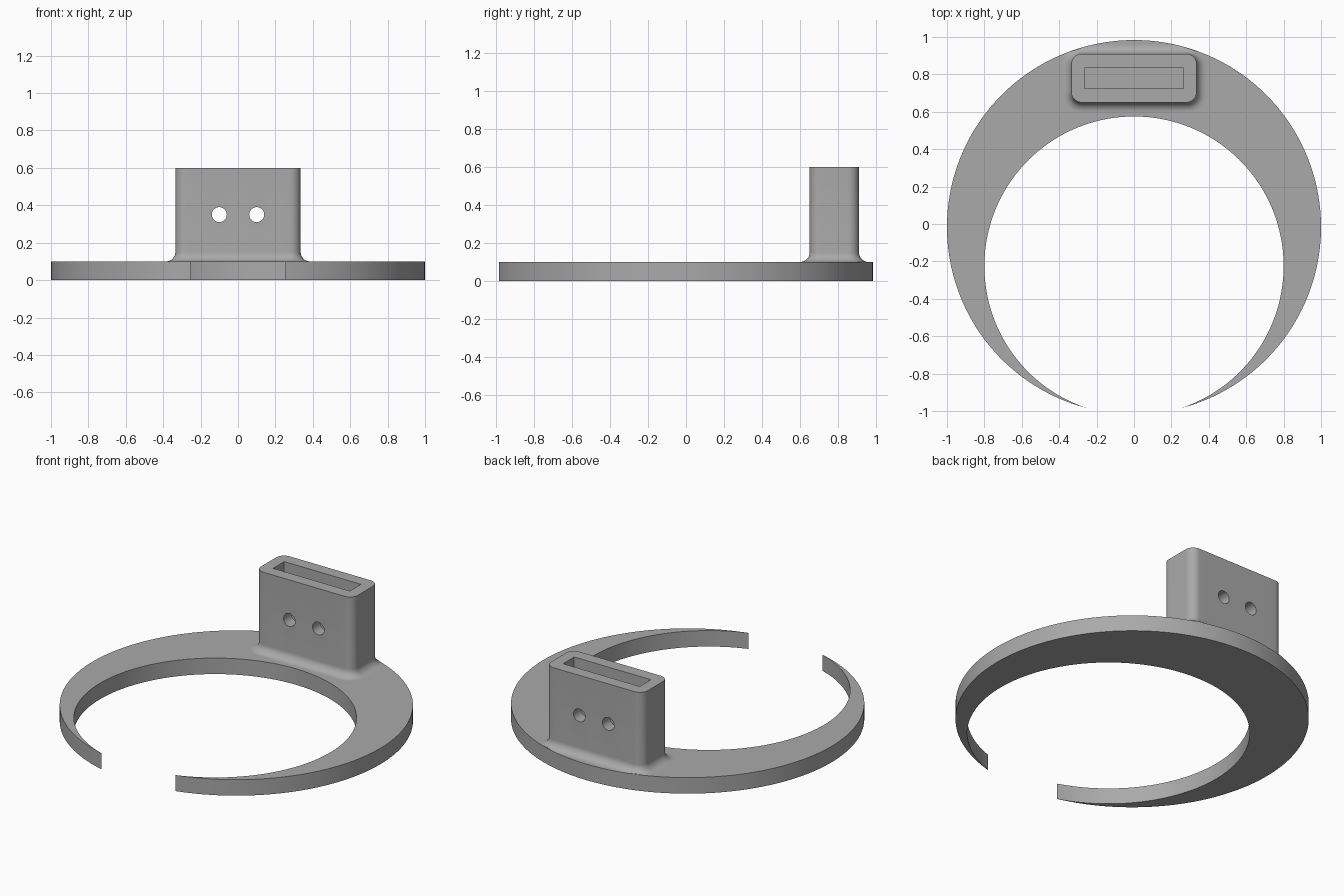
import bpy, bmesh, math
from mathutils import Matrix

if "Cube" in bpy.data.objects:
    bpy.data.objects.remove(bpy.data.objects["Cube"])

grey = bpy.data.materials.new("plain grey")
grey.diffuse_color = (0.4, 0.4, 0.4, 1)
grey.use_nodes = True
grey.node_tree.nodes["Principled BSDF"].inputs["Base Color"].default_value = grey.diffuse_color

CY = -0.0165          # centre of the outer circle
IR, IY = 0.8, -0.225  # inner circle radius and centre
TIP = 0.255           # half gap between the crescent tips
BY = 0.78             # centre of the socket block


def make_object(name, bm):
    bmesh.ops.recalc_face_normals(bm, faces=bm.faces[:])
    mesh = bpy.data.meshes.new(name)
    bm.to_mesh(mesh)
    bm.free()
    mesh.materials.append(grey)
    ob = bpy.data.objects.new(name, mesh)
    bpy.context.collection.objects.link(ob)
    return ob


def smooth(ob):
    bpy.ops.object.select_all(action='DESELECT')
    ob.select_set(True)
    bpy.context.view_layer.objects.active = ob
    bpy.ops.object.shade_smooth_by_angle(angle=math.radians(30))


def arc(r, cy, n):
    # open arc from the right tip over the back to the left tip
    start = -math.acos(TIP / r)
    span = math.pi - 2 * start
    return [(r * math.cos(start + span * i / n), cy + r * math.sin(start + span * i / n))
            for i in range(n + 1)]


def rounded_rect(hx, hy, r, n=10):
    pts = []
    for k, (sx, sy) in enumerate(((1, 1), (-1, 1), (-1, -1), (1, -1))):
        for i in range(n + 1):
            a = math.pi / 2 * (k + i / n)
            pts.append((sx * (hx - r) + r * math.cos(a), BY + sy * (hy - r) + r * math.sin(a)))
    # extra points along each straight side, so the foot can follow the ring edge
    out = []
    for i, p in enumerate(pts):
        q = pts[(i + 1) % len(pts)]
        m = 12 if math.dist(p, q) > 0.05 else 1
        out += [(p[0] + (q[0] - p[0]) * j / m, p[1] + (q[1] - p[1]) * j / m) for j in range(m)]
    return out


# Crescent ring: strips of quads between the outer and inner arcs
N = 160
outer, inner = arc(1.0, CY, N), arc(IR, IY, N)
tip_y = outer[0][1]
inner[0], inner[-1] = outer[0], outer[-1]   # tips meet in a point
bm = bmesh.new()
rows = [[bm.verts.new((x, y, z)) for x, y in pts]
        for pts, z in ((outer, 0), (outer, 0.1), (inner, 0.1), (inner, 0))]
for a in range(4):
    p, q = rows[a], rows[(a + 1) % 4]
    for i in range(N):
        bm.faces.new((p[i], p[i + 1], q[i + 1], q[i]))
bmesh.ops.remove_doubles(bm, verts=bm.verts[:], dist=1e-5)
ring = make_object("crescent_ring", bm)
smooth(ring)

# Socket block: rounded rectangle lofted upwards from a flared fillet foot
F = 0.05
layers = [(F, 0.06)]
for i in range(11):
    a = math.pi / 2 * i / 10
    layers.append((F * (1 - math.sin(a)), 0.1 + F * (1 - math.cos(a))))
layers.append((0, 0.6))
bm = bmesh.new()
loops = []
for f, z in layers:
    loop = []
    for x, y in rounded_rect(0.335 + f, 0.13 + f, 0.055 + f):
        d = math.hypot(x, y - CY)
        s = min(1, 0.998 / d)               # keep the foot on the ring
        loop.append(bm.verts.new((x * s, CY + (y - CY) * s, z)))
    loops.append(loop)
for p, q in zip(loops, loops[1:]):
    for i in range(len(p)):
        j = (i + 1) % len(p)
        bm.faces.new((p[i], p[j], q[j], q[i]))
bm.faces.new(loops[0])
bm.faces.new(loops[-1])
block = make_object("socket_block", bm)

# Cutters: slot from the top and two cross holes
cutters = []
bm = bmesh.new()
bmesh.ops.create_cube(bm, size=1, matrix=Matrix.Translation((0, BY, 0.4))
                      @ Matrix.Diagonal((0.53, 0.11, 0.6, 1)))
cutters.append(make_object("slot_cutter", bm))
for sx in (-1, 1):
    bm = bmesh.new()
    bmesh.ops.create_cone(bm, cap_ends=True, segments=40, radius1=0.04, radius2=0.04, depth=0.6,
                          matrix=Matrix.Translation((sx * 0.1, BY, 0.35))
                          @ Matrix.Rotation(math.pi / 2, 4, 'X'))
    cutters.append(make_object("hole_cutter", bm))

bpy.context.view_layer.objects.active = block
for c in cutters:
    c.hide_render = True
    m = block.modifiers.new("cut", 'BOOLEAN')
    m.operation, m.solver, m.object = 'DIFFERENCE', 'EXACT', c
    bpy.ops.object.modifier_apply(modifier=m.name)
for c in cutters:
    bpy.data.objects.remove(c)
smooth(block)
